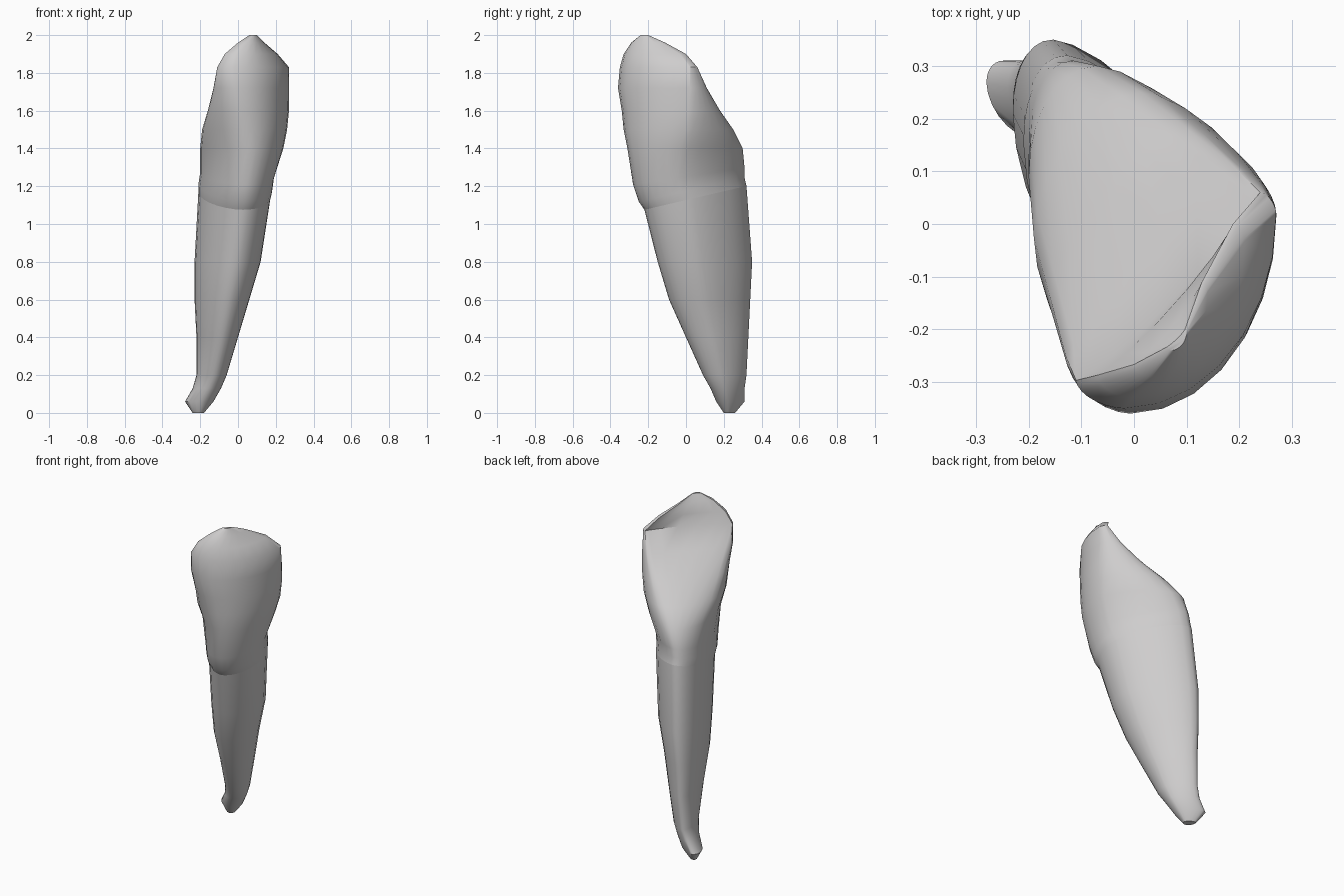
import bpy, bmesh, math

cube = bpy.data.objects.get("Cube")
if cube:
    bpy.data.objects.remove(cube, do_unlink=True)

# Sections in hundredths: height, x range, y range
ROOT = [
    (0, -24, -18, 20, 26),
    (6, -28, -13, 16, 31),
    (13, -24, -9, 13, 31),
    (20, -22, -6, 9, 32),
    (40, -22, 0, 0, 33),
    (60, -23, 6, -9, 34),
    (80, -23, 12, -15, 35),
    (108, -21, 17, -22, 32),
]
CROWN = [
    ROOT[-1],
    (113, -21, 18, -25, 31),
    (122, -20, 19, -28, 31),
    (140, -20, 24, -31, 30),
    (150, -19, 26, -33, 25),
    (160, -16, 27, -34, 18),
    (172, -13, 27, -36, 11),
    (183, -11, 27, -35, 6),
    (190, -7, 21, -33, 0),
    (196, 0, 14, -29, -11),
    (200, 6, 10, -24, -20),
]
STEPS = 7


def mix(low, high, factor):
    return low + (high - low) * factor


def arc(start, end, centre, power):
    """Quarter outline bulging from start towards end around centre."""
    points = []
    for i in range(STEPS):
        angle = math.pi / 2 * i / STEPS
        a = math.cos(angle) ** (2 / power)
        b = math.sin(angle) ** (2 / power)
        points.append([c + (s - c) * a + (e - c) * b
                       for s, e, c in zip(start, end, centre)])
    return points


def section(row):
    z, x_min, x_max, y_min, y_max = (value / 100 for value in row)
    # Towards the biting edge the outline turns from a rounded triangle
    # into a sliver with a hollowed inner side
    edge = min(max((z - 1.35) / 0.45, 0), 1)
    front_x = mix(x_min, x_max, mix(0.62, 0.24, edge))
    back_x = mix(x_min, x_max, mix(0.22, 0.92, edge))
    left_y = mix(y_min, y_max, mix(0.4, 0.9, edge))
    right_y = mix(y_min, y_max, mix(0.72, 0.13, edge))
    front, left = (front_x, y_min), (x_max, left_y)
    back, right = (back_x, y_max), (x_min, right_y)
    outline = (arc(front, left, (front_x, left_y), 2)
               + arc(left, back, (back_x, left_y), mix(1.5, 1.7, edge))
               + arc(back, right, (back_x, right_y), mix(2.2, 0.87, edge))
               + arc(right, front, (front_x, right_y), 1.75))
    # The neck line climbs towards the back
    lift = max(0, 1 - abs(z - 1.1) / 0.3) / 4
    return [(x, y, z + lift * (y + 0.2)) for x, y in outline]


def loft(name, rows, material, capped):
    """Skin the sections and close the one at index capped."""
    bm = bmesh.new()
    rings = [[bm.verts.new(point) for point in section(row)] for row in rows]
    for low, high in zip(rings, rings[1:]):
        for i in range(len(low)):
            bm.faces.new((low[i - 1], low[i], high[i], high[i - 1]))
    bm.faces.new(rings[capped])
    bmesh.ops.recalc_face_normals(bm, faces=bm.faces)
    mesh = bpy.data.meshes.new(name)
    bm.to_mesh(mesh)
    bm.free()
    mesh.materials.append(material)
    obj = bpy.data.objects.new(name, mesh)
    bpy.context.collection.objects.link(obj)
    bpy.ops.object.select_all(action="DESELECT")
    obj.select_set(True)
    bpy.context.view_layer.objects.active = obj
    bpy.ops.object.shade_smooth_by_angle(angle=math.radians(40))


# Single pale grey material
grey = bpy.data.materials.new("pale_grey")
grey.use_nodes = True
colour = (0.62, 0.61, 0.61, 1)
grey.diffuse_color = colour
shader = grey.node_tree.nodes["Principled BSDF"]
shader.inputs["Base Color"].default_value = colour

# Root and crown meet at the lower edge of the neck step
loft("tooth_root", ROOT, grey, 0)
loft("tooth_crown", CROWN, grey, -1)
